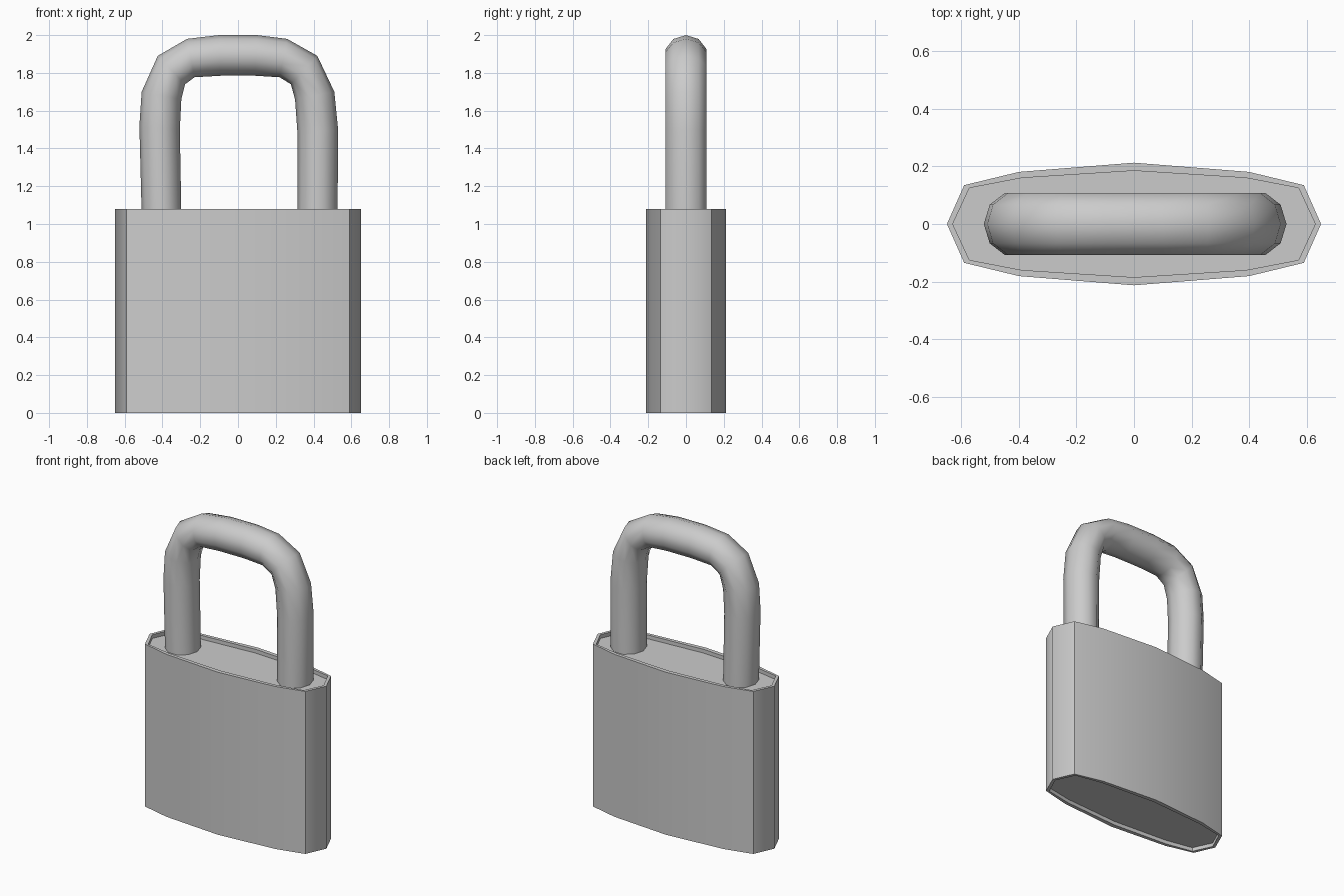
import bpy, bmesh, math

if "Cube" in bpy.data.objects:
    bpy.data.objects.remove(bpy.data.objects["Cube"])


def finish(bm, name):
    bmesh.ops.recalc_face_normals(bm, faces=bm.faces)
    mesh = bpy.data.meshes.new(name)
    bm.to_mesh(mesh)
    bm.free()
    obj = bpy.data.objects.new(name, mesh)
    bpy.context.collection.objects.link(obj)
    bpy.ops.object.select_all(action='DESELECT')
    obj.select_set(True)
    bpy.context.view_layer.objects.active = obj
    bpy.ops.object.shade_smooth_by_angle(angle=math.radians(50))
    return obj


def loft(name, rings):
    """Skin a stack of equal-length point loops and cap both ends."""
    bm = bmesh.new()
    loops = [[bm.verts.new(p) for p in ring] for ring in rings]
    for a, b in zip(loops, loops[1:]):
        for i in range(len(a)):
            j = (i + 1) % len(a)
            bm.faces.new((a[i], a[j], b[j], b[i]))
    bm.faces.new(loops[0])
    bm.faces.new(loops[-1])
    return finish(bm, name)


def mirrored(quarter):
    """Full outline from a quarter running from the x axis to the y axis."""
    half = quarter + [(-x, y) for x, y in quarter[-2::-1]]
    return half + [(x, -y) for x, y in half[-2:0:-1]]


# Lock body: lens-shaped case with a shallow recess at top and bottom
HEIGHT, RECESS = 1.08, 0.025
outer = mirrored([(0.65, 0), (0.59, 0.135), (0.40, 0.181), (0, 0.213)])
inner = mirrored([(0.63, 0), (0.572, 0.125), (0.39, 0.16), (0, 0.185)])
levels = [(inner, RECESS), (inner, 0), (outer, 0),
          (outer, HEIGHT), (inner, HEIGHT), (inner, HEIGHT - RECESS)]
loft("lock_body", [[(x, y, z) for x, y in loop] for loop, z in levels])

# Shackle: ten-sided bar, each ring given by its outer and inner point (x, z)
base = HEIGHT - RECESS
spans = [((-0.51, base), (-0.30, base)),
         ((-0.522, 1.52), (-0.308, 1.50)),
         ((-0.51, 1.70), (-0.30, 1.66)),
         ((-0.425, 1.89), (-0.28, 1.74)),
         ((-0.27, 1.98), (-0.23, 1.777)),
         ((-0.10, 2.0), (-0.09, 1.785)),
         ((0.10, 2.0), (0.09, 1.785)),
         ((0.26, 1.98), (0.22, 1.777)),
         ((0.42, 1.89), (0.28, 1.74)),
         ((0.51, 1.70), (0.302, 1.66)),
         ((0.53, 1.50), (0.315, 1.48)),
         ((0.527, base), (0.315, base))]
SIDES = 10
rings = []
for (ox, oz), (ix, iz) in spans:
    ring = []
    for k in range(SIDES):
        a = 2 * math.pi * k / SIDES
        t = (1 + math.cos(a)) / 2
        ring.append((ix + (ox - ix) * t, 0.114 * math.sin(a), iz + (oz - iz) * t))
    rings.append(ring)
loft("shackle", rings)
